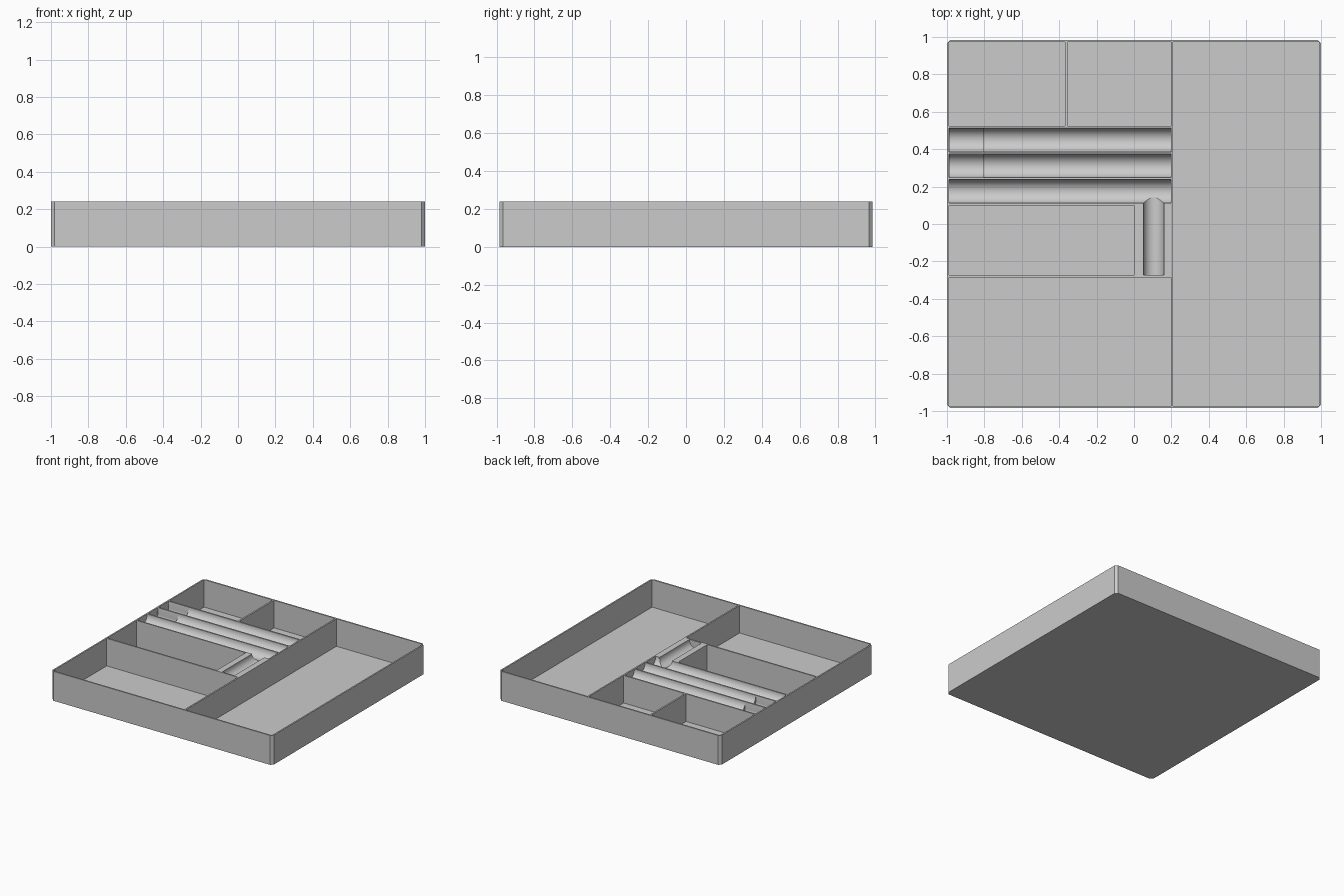
import bpy, bmesh, math

scene_cube = bpy.data.objects.get("Cube")
if scene_cube:
    bpy.data.objects.remove(scene_cube, do_unlink=True)

HEIGHT, FLOOR, WALL_X, WALL_Y = 0.24, 0.015, 0.988, 0.973
HALF_X, HALF_Y, CHAMFER = 1.0, 0.985, 0.02
ABOVE = HEIGHT + 0.05
AXIS = HEIGHT - 0.004

grey = bpy.data.materials.new("light_grey")
grey.use_nodes = True
colour = (0.6, 0.6, 0.6, 1)
grey.diffuse_color = colour
grey.node_tree.nodes["Principled BSDF"].inputs["Base Color"].default_value = colour


def prism(name, base, offset):
    """Solid made by sweeping a closed outline along an offset."""
    bm = bmesh.new()
    face = bm.faces.new([bm.verts.new(p) for p in base])
    swept = bmesh.ops.extrude_face_region(bm, geom=[face])["geom"]
    bmesh.ops.translate(bm, vec=offset,
                        verts=[v for v in swept if isinstance(v, bmesh.types.BMVert)])
    bmesh.ops.recalc_face_normals(bm, faces=bm.faces)
    mesh = bpy.data.meshes.new(name)
    bm.to_mesh(mesh)
    bm.free()
    obj = bpy.data.objects.new(name, mesh)
    bpy.context.collection.objects.link(obj)
    obj.data.materials.append(grey)
    return obj


def pocket(x0, x1, y0, y1):
    base = [(x0, y0, FLOOR), (x1, y0, FLOOR), (x1, y1, FLOOR), (x0, y1, FLOOR)]
    return prism("pocket_cutter", base, (0, 0, ABOVE - FLOOR))


def trough(along, start, end, centre, radius, axis=AXIS, steps=32):
    """Round-bottomed slot running along x or y."""
    arc = [math.pi * (1 + i / steps) for i in range(steps + 1)]
    outline = [(centre + radius * math.cos(a), axis + radius * math.sin(a)) for a in arc]
    outline += [(centre + radius, ABOVE), (centre - radius, ABOVE)]
    if along == "x":
        return prism("trough_cutter", [(start, s, z) for s, z in outline], (end - start, 0, 0))
    return prism("trough_cutter", [(s, start, z) for s, z in outline], (0, end - start, 0))


# Tray block with chamfered upright corners
a, b, c = HALF_X, HALF_Y, CHAMFER
outline = [(a - c, -b), (a, c - b), (a, b - c), (a - c, b),
           (c - a, b), (-a, b - c), (-a, c - b), (c - a, -b)]
tray = prism("organizer_tray", [(x, y, 0) for x, y in outline], (0, 0, HEIGHT))

# Rectangular compartments
cutters = [
    pocket(0.209, WALL_X, -WALL_Y, WALL_Y),
    pocket(-WALL_X, -0.368, 0.524, WALL_Y),
    pocket(-0.355, 0.197, 0.524, WALL_Y),
    pocket(-WALL_X, 0.0, -0.273, 0.1),
    pocket(-WALL_X, 0.197, -WALL_Y, -0.285),
]

# Three long troughs; the back two have a deeper finger well at one end
for y, has_well in ((0.449, True), (0.311, True), (0.174, False)):
    cutters.append(trough("x", -WALL_X, 0.197, y, 0.063))
    if has_well:
        cutters.append(trough("x", 0.001 - WALL_X, -0.805, y, 0.0625, AXIS - 0.05))

# Short cross trough joining the front long one
cutters.append(trough("y", -0.273, 0.174, 0.105, 0.055))

for cutter in cutters:
    cut = tray.modifiers.new("cut", "BOOLEAN")
    cut.operation = "DIFFERENCE"
    cut.solver = "EXACT"
    cut.object = cutter
    cutter.hide_render = True

# Bake the cuts and drop the helpers
bpy.context.view_layer.update()
graph = bpy.context.evaluated_depsgraph_get()
result = bpy.data.meshes.new_from_object(tray.evaluated_get(graph))
tray.modifiers.clear()
tray.data = result
for cutter in cutters:
    bpy.data.objects.remove(cutter, do_unlink=True)
result.materials.clear()
result.materials.append(grey)
for poly in result.polygons:
    poly.material_index = 0

# Smooth the round troughs, keep the edges crisp
bpy.ops.object.select_all(action="DESELECT")
tray.select_set(True)
bpy.context.view_layer.objects.active = tray
bpy.ops.object.shade_smooth_by_angle(angle=math.radians(30))
